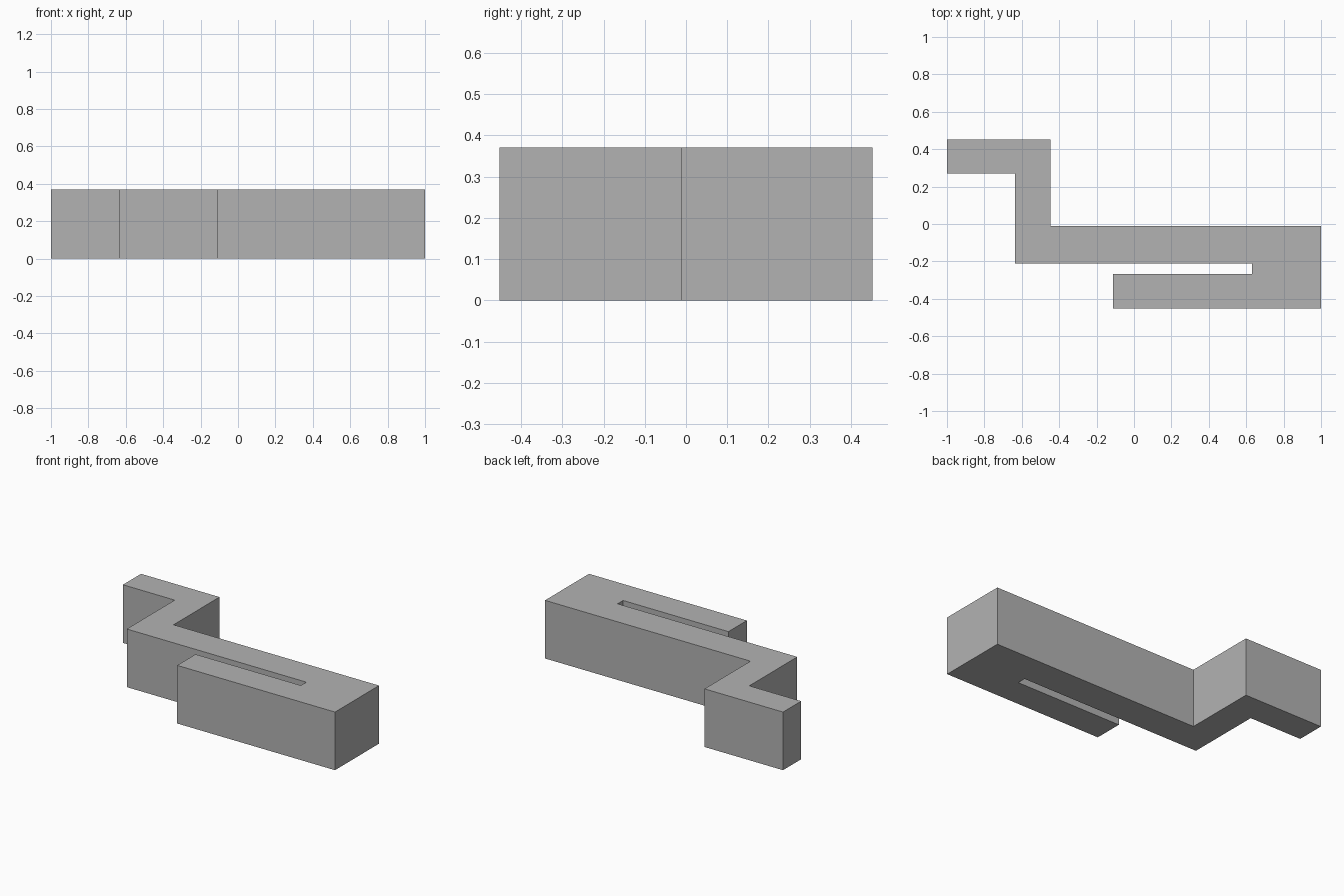
import bpy
import bmesh

cube = bpy.data.objects.get("Cube")
if cube:
    bpy.data.objects.remove(cube, do_unlink=True)

HEIGHT = 0.37

# Plain grey material
grey = bpy.data.materials.new("plain grey")
grey.use_nodes = True
colour = (0.45, 0.45, 0.45, 1)
grey.diffuse_color = colour
grey.node_tree.nodes["Principled BSDF"].inputs["Base Color"].default_value = colour


def extrude_profile(name, outline, height):
    """Raise a flat outline into a solid prism standing on the ground."""
    bm = bmesh.new()
    base = bm.faces.new([bm.verts.new((x, y, 0)) for x, y in outline])
    top = bmesh.ops.extrude_face_region(bm, geom=[base], use_keep_orig=True)
    verts = [g for g in top["geom"] if isinstance(g, bmesh.types.BMVert)]
    bmesh.ops.translate(bm, verts=verts, vec=(0, 0, height))
    bmesh.ops.recalc_face_normals(bm, faces=bm.faces)
    mesh = bpy.data.meshes.new(name)
    bm.to_mesh(mesh)
    bm.free()
    mesh.materials.append(grey)
    obj = bpy.data.objects.new(name, mesh)
    bpy.context.collection.objects.link(obj)
    return obj


# Stepped clip: back tab, riser, main bar, end block and folded front arm
outline = [
    (-1, 0.452), (-1, 0.27), (-0.635, 0.27), (-0.635, -0.212),
    (0.63, -0.212), (0.63, -0.267), (-0.112, -0.267), (-0.112, -0.452),
    (1, -0.452), (1, -0.01), (-0.447, -0.01), (-0.447, 0.452),
]
extrude_profile("stepped_clip", outline, HEIGHT)
